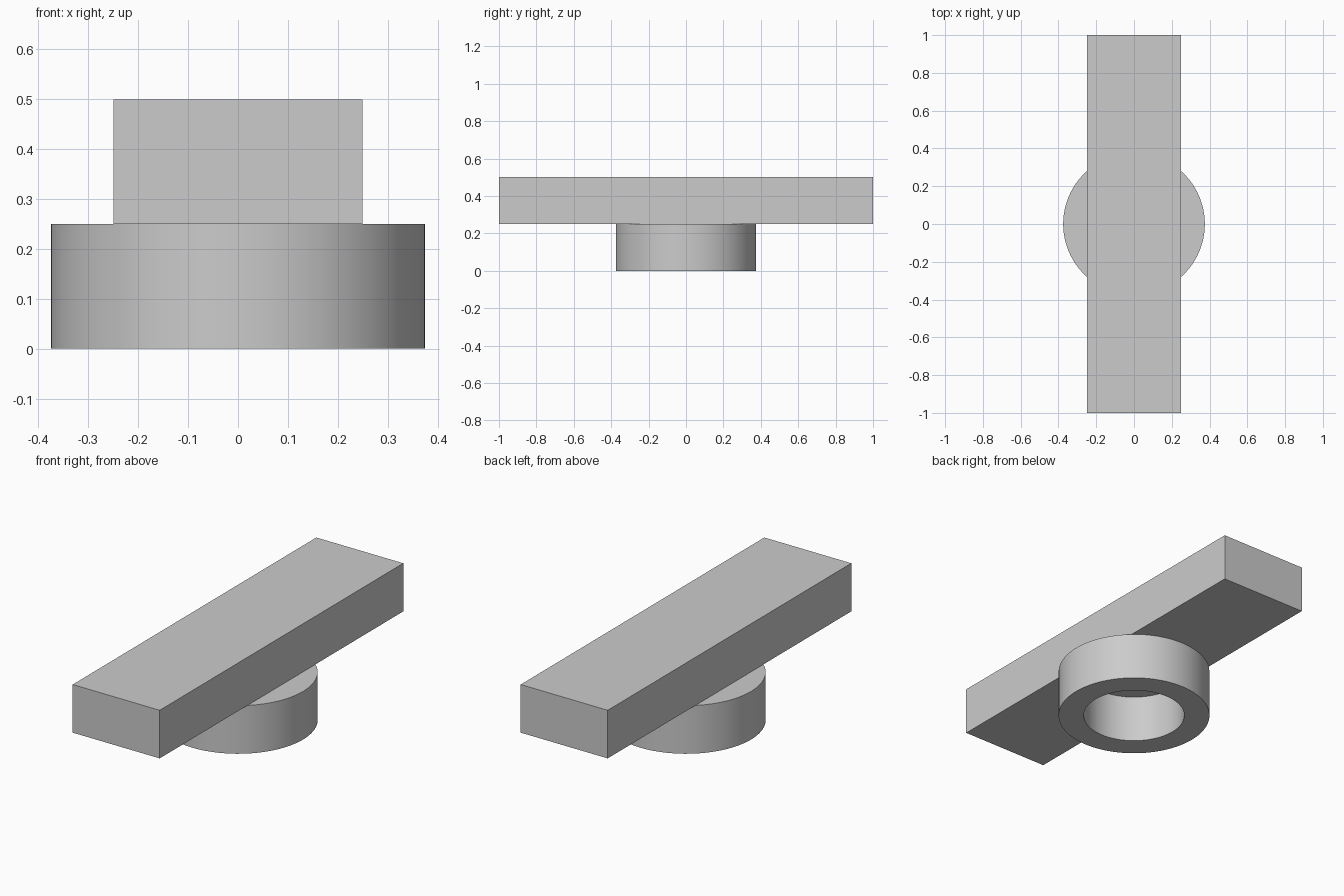
import bpy
import bmesh
from math import radians

cube = bpy.data.objects.get("Cube")
if cube:
    bpy.data.objects.remove(cube, do_unlink=True)

BAR_SIZE = (0.5, 2.0, 0.25)
RING_HEIGHT = 0.25
OUTER_RADIUS = 0.375
INNER_RADIUS = 0.25
SEGMENTS = 96

grey = bpy.data.materials.new("light_grey")
grey.use_nodes = True
colour = (0.6, 0.6, 0.6, 1.0)
grey.diffuse_color = colour
grey.node_tree.nodes["Principled BSDF"].inputs["Base Color"].default_value = colour


def add_object(name, bm):
    bmesh.ops.recalc_face_normals(bm, faces=bm.faces)
    mesh = bpy.data.meshes.new(name)
    bm.to_mesh(mesh)
    bm.free()
    mesh.materials.append(grey)
    obj = bpy.data.objects.new(name, mesh)
    bpy.context.collection.objects.link(obj)
    return obj


# Flat bar resting on the ring
bm = bmesh.new()
bmesh.ops.create_cube(bm, size=1)
bmesh.ops.scale(bm, vec=BAR_SIZE, verts=bm.verts)
bmesh.ops.translate(bm, vec=(0, 0, RING_HEIGHT + BAR_SIZE[2] / 2), verts=bm.verts)
add_object("bar", bm)

# Ring with an open bore, spun from its rectangular section
bm = bmesh.new()
section = [bm.verts.new((r, 0, z)) for r, z in (
    (INNER_RADIUS, 0), (OUTER_RADIUS, 0),
    (OUTER_RADIUS, RING_HEIGHT), (INNER_RADIUS, RING_HEIGHT))]
edges = [bm.edges.new((section[i - 1], section[i])) for i in range(4)]
bmesh.ops.spin(bm, geom=section + edges, cent=(0, 0, 0), axis=(0, 0, 1),
               angle=radians(360), steps=SEGMENTS, use_merge=True)
bmesh.ops.remove_doubles(bm, verts=bm.verts, dist=0.0001)
ring = add_object("ring", bm)

# Smooth walls with crisp rims
bpy.ops.object.select_all(action="DESELECT")
ring.select_set(True)
bpy.context.view_layer.objects.active = ring
bpy.ops.object.shade_smooth_by_angle(angle=radians(30))
